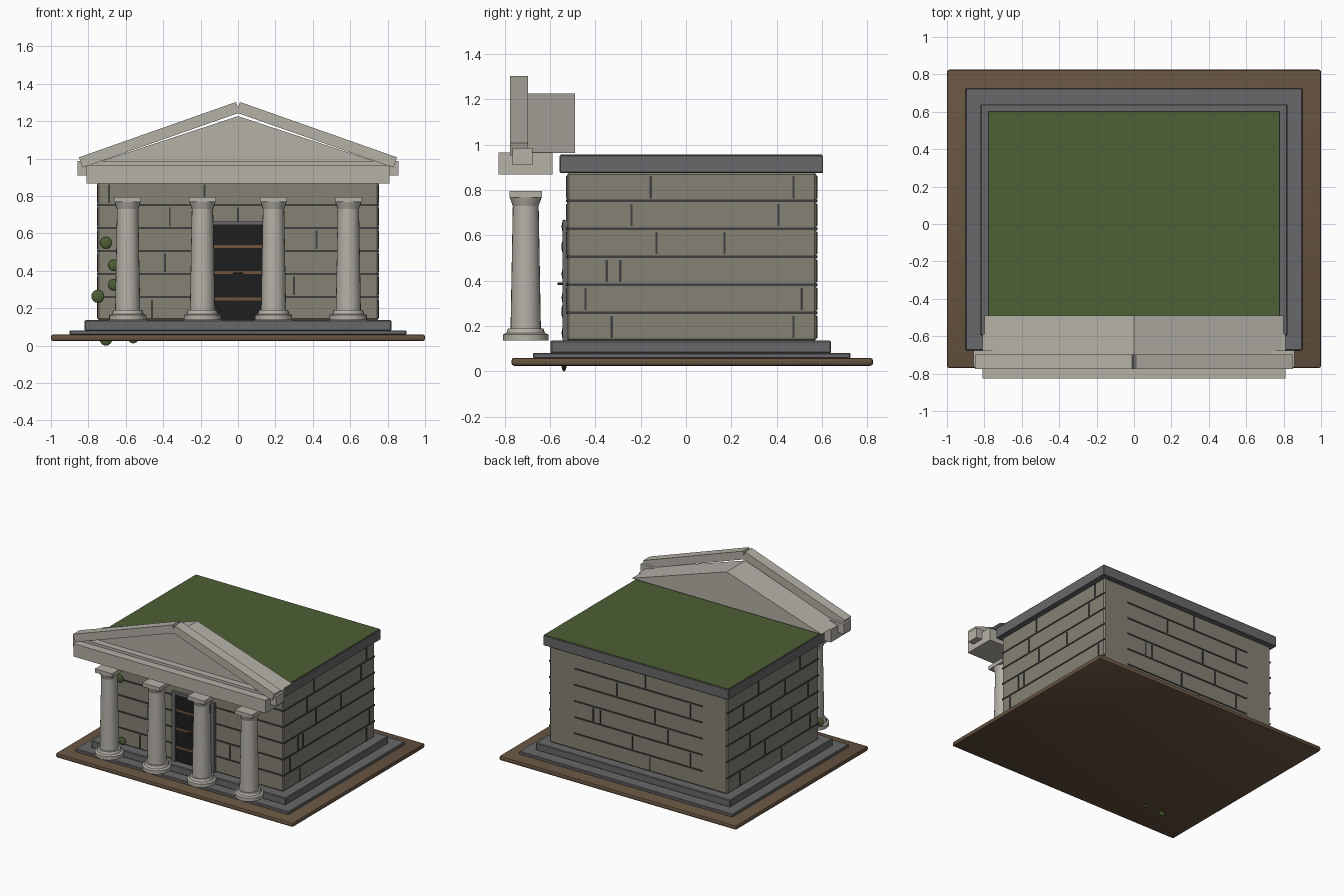
import bpy, bmesh, math
from mathutils import Matrix

if "Cube" in bpy.data.objects:
    bpy.data.objects.remove(bpy.data.objects["Cube"])


def material(name, rgb):
    m = bpy.data.materials.new(name)
    m.diffuse_color = (*rgb, 1)
    m.use_nodes = True
    m.node_tree.nodes["Principled BSDF"].inputs["Base Color"].default_value = m.diffuse_color
    return m


WALL = material("wall_stone", (.235, .220, .175))
PALE = material("pale_stone", (.46, .44, .39))
GREY = material("grey_stone", (.138, .137, .142))
SEAM = material("dark_mortar", (.05, .05, .052))
SOIL = material("brown_soil", (.135, .088, .053))
MOSS = material("green_moss", (.074, .115, .035))
BLACK = material("black_door", (.013, .013, .013))
BRONZE = material("bronze_bar", (.16, .09, .045))


def finish(name, bm, mat):
    bmesh.ops.recalc_face_normals(bm, faces=bm.faces)
    me = bpy.data.meshes.new(name)
    bm.to_mesh(me)
    bm.free()
    me.materials.append(mat)
    ob = bpy.data.objects.new(name, me)
    bpy.context.collection.objects.link(ob)
    return ob


def smooth(ob):
    bpy.ops.object.select_all(action='DESELECT')
    ob.select_set(True)
    bpy.context.view_layer.objects.active = ob
    bpy.ops.object.shade_smooth_by_angle(angle=math.radians(35))


def add_box(bm, x0, x1, y0, y1, z0, z1):
    mat = (Matrix.Translation(((x0 + x1) / 2, (y0 + y1) / 2, (z0 + z1) / 2))
           @ Matrix.Diagonal((x1 - x0, y1 - y0, z1 - z0, 1)))
    bmesh.ops.create_cube(bm, size=1, matrix=mat)


def box(name, mat, dims, bevel=0, segments=2):
    bm = bmesh.new()
    add_box(bm, *dims)
    if bevel:
        bmesh.ops.bevel(bm, geom=bm.edges[:], offset=bevel, segments=segments,
                        profile=.5, affect='EDGES')
    return finish(name, bm, mat)


def prism(name, mat, profile, y0, y1):
    """Extrude an x-z outline along y."""
    bm = bmesh.new()
    f = bm.faces.new([bm.verts.new((x, y0, z)) for x, z in profile])
    ext = bmesh.ops.extrude_face_region(bm, geom=[f])
    for v in ext["geom"]:
        if isinstance(v, bmesh.types.BMVert):
            v.co.y = y1
    return finish(name, bm, mat)


def lathe(name, mat, profile, x, y, sides=24):
    """Turn a radius-height outline about an upright axis."""
    bm = bmesh.new()
    rings = [[bm.verts.new((x + r * math.cos(2 * math.pi * i / sides),
                            y + r * math.sin(2 * math.pi * i / sides), z))
              for i in range(sides)] for r, z in profile]
    for a, b in zip(rings, rings[1:]):
        for i in range(sides):
            j = (i + 1) % sides
            bm.faces.new((a[i], a[j], b[j], b[i]))
    bm.faces.new(rings[0])
    bm.faces.new(rings[-1])
    ob = finish(name, bm, mat)
    smooth(ob)
    return ob


# Ground slab and stepped base
smooth(box("ground_slab", SOIL, (-1, 1, -.77, .825, .025, .06), .012))
box("lower_step", GREY, (-.9, .9, -.675, .725, .058, .082), .004, 1)
box("upper_step", GREY, (-.82, .82, -.597, .64, .08, .136), .005, 1)

# Chamber walls, roof slab and its moss covering
X, Y0, Y1, Z0, Z1 = .75, -.525, .575, .136, .876
box("chamber_walls", WALL, (-X, X, Y0, Y1, Z0, Z1), .008, 1)
box("roof_slab", GREY, (-.78, .78, -.557, .604, .876, .953), .003, 1)
box("roof_moss", MOSS, (-.776, .776, -.553, .6, .95, .957))

# Mortar seams: level joints, then staggered upright joints per course
H = (Z1 - Z0) / 6
T, D = .005, .005
levels = bmesh.new()
for i in range(1, 6):
    z = Z0 + i * H
    for a, b in ((-X + .01, -.17), (.17, X - .01)) if i < 5 else ((-X + .01, X - .01),):
        add_box(levels, a, b, Y0 - D, Y0 + D, z - T, z + T)
    add_box(levels, -.54, .54, Y1 - D, Y1 + D, z - T, z + T)
    for s in (-X, X):
        add_box(levels, s - D, s + D, Y0, Y1, z - T, z + T)
finish("level_seams", levels, SEAM)

# joint positions listed from the top course down
joints = {
    "front": [(-.69, -.18), (-.365, 0), (.42,), (-.39,), (.3,), (-.46,)],
    "back": [(-.06,), (.18, -.44), (-.14,), (.38, .32, -.25), (.05, -.44), (-.1,)],
    "right": [(-.156, .474), (-.24, .408), (-.13, .17), (-.35, -.29), (-.443, .51), (-.328, .474)],
    "left": [(.2, -.3), (.38, -.12), (.05, -.4), (.3, -.2), (.12, -.42), (.42, -.08)],
}
for side, rows in joints.items():
    bm = bmesh.new()
    for r, row in enumerate(rows):
        top = Z1 - r * H - .014
        for p in row:
            if side in ("front", "back"):
                y = Y0 if side == "front" else Y1
                add_box(bm, p - T, p + T, y - D, y + D, top - .098, top)
            else:
                x = X if side == "right" else -X
                add_box(bm, x - D, x + D, p - T, p + T, top - .098, top)
    finish(side + "_upright_seams", bm, SEAM)

# Doorway: frame, door leaf, bars and handle
for s in (-1, 1):
    a, b = sorted((s * .148, s * .18))
    box("door_jamb", GREY, (a, b, -.545, -.515, .136, .665))
box("door_lintel", GREY, (-.18, .18, -.545, -.515, .645, .665))
box("door_leaf", BLACK, (-.148, .148, -.535, -.515, .136, .645))
for z in (.25, .39, .53):
    box("door_bar", BRONZE, (-.148, .148, -.542, -.53, z - .008, z + .008))
box("door_handle", BLACK, (-.028, .028, -.566, -.535, .382, .392))

# Columns with round base, tapered shaft, flared neck and square cap
for x in (-.59, -.19, .19, .59):
    y = -.707
    lathe("column_base", PALE, [(.1, .136), (.1, .163), (.085, .17), (.078, .19)], x, y)
    lathe("column_shaft", PALE, [(.067, .186), (.057, .735)], x, y)
    lathe("column_neck", PALE, [(.057, .73), (.07, .768)], x, y)
    box("column_cap", PALE, (x - .072, x + .072, y - .072, y + .072, .767, .796))

# Entablature, cornice and gable
box("entablature", PALE, (-.81, .81, -.826, -.588, .868, .966))
box("level_cornice", PALE, (-.858, .858, -.765, -.676, .91, .986))
prism("gable_block", PALE, [(-.8, .964), (.8, .964), (0, 1.227)], -.715, -.49)
for s, name in ((-1, "left"), (1, "right")):
    prism(name + "_raking_cornice", PALE,
          [(s * .85, 1.007), (s * .831, .952), (s * -.009, 1.246), (s * .01, 1.303)],
          -.776, -.697)

# Ivy clumps flattened against the front wall
ivy = [(-.62, .64, .03), (-.706, .55, .032), (-.665, .43, .03), (-.665, .325, .03),
       (-.75, .264, .035), (-.6, .17, .03), (-.706, .034, .034), (-.56, .042, .03)]
for x, z, r in ivy:
    bm = bmesh.new()
    bmesh.ops.create_uvsphere(bm, u_segments=14, v_segments=8, radius=r,
                              matrix=Matrix.Translation((x, -.538, z))
                              @ Matrix.Diagonal((1, .35, 1, 1)))
    smooth(finish("ivy_clump", bm, MOSS))
